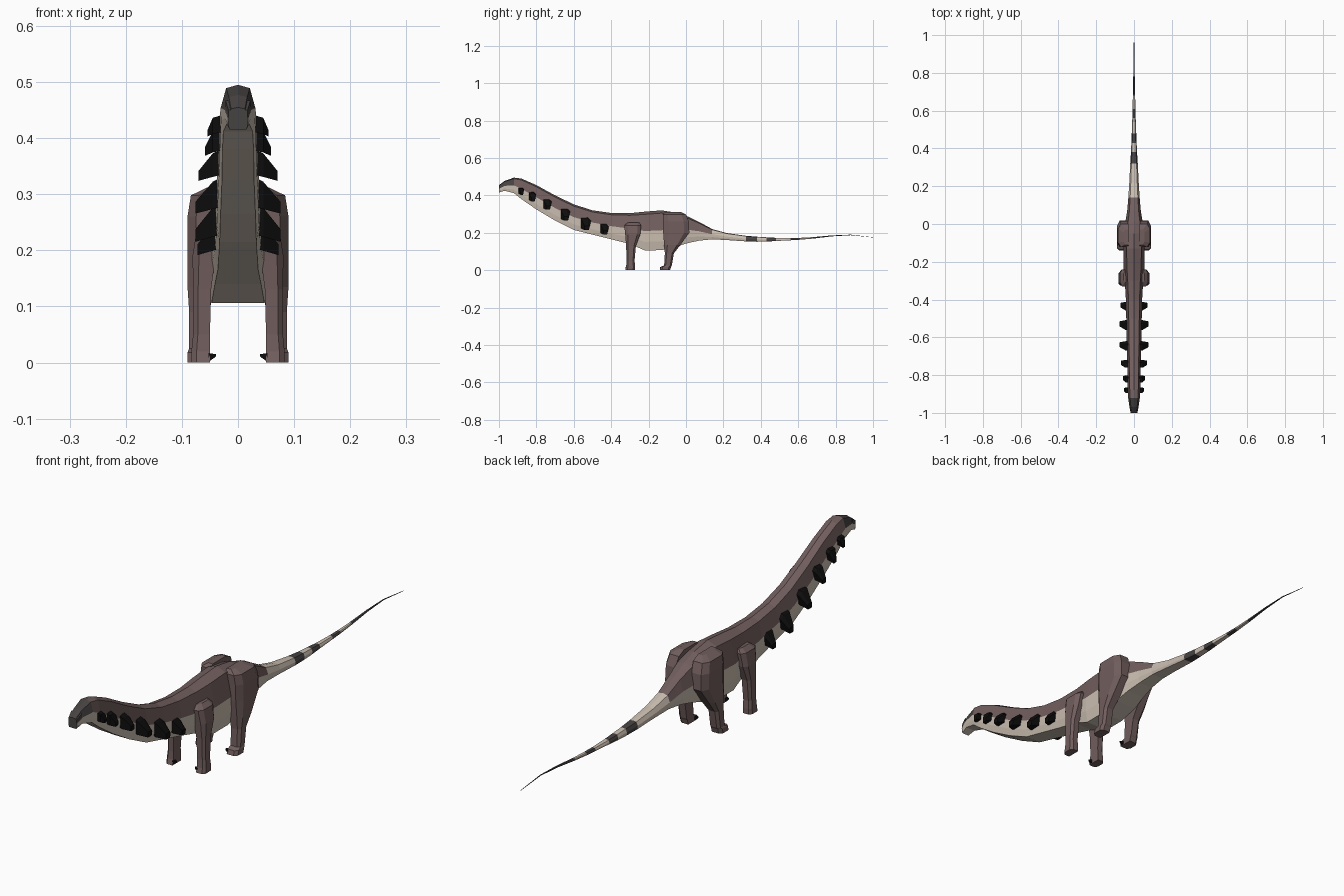
import bpy, bmesh

if "Cube" in bpy.data.objects:
    bpy.data.objects.remove(bpy.data.objects["Cube"], do_unlink=True)


def material(name, rgb):
    mat = bpy.data.materials.new(name)
    mat.use_nodes = True
    mat.diffuse_color = (*rgb, 1)
    mat.node_tree.nodes["Principled BSDF"].inputs["Base Color"].default_value = (*rgb, 1)
    return mat


BROWN = material("dusky brown", (0.165, 0.112, 0.11))
CREAM = material("pale cream", (0.60, 0.52, 0.44))
DARK = material("charcoal", (0.062, 0.055, 0.054))
BLACK = material("spike black", (0.004, 0.004, 0.004))


def loft(name, rings, materials, rule=None, mirror=False):
    """Skin a list of equal-length point rings; rule(segment, side) picks the material."""
    bm = bmesh.new()
    loops = [[bm.verts.new(p) for p in ring] for ring in rings]
    count = len(loops[0])
    for seg, (a, b) in enumerate(zip(loops, loops[1:])):
        for side in range(count):
            nxt = (side + 1) % count
            face = bm.faces.new((a[side], a[nxt], b[nxt], b[side]))
            face.material_index = rule(seg, side) if rule else 0
    bm.faces.new(loops[0][::-1]).material_index = rule(0, 0) if rule else 0
    bm.faces.new(loops[-1]).material_index = rule(len(rings) - 2, 0) if rule else 0
    bmesh.ops.recalc_face_normals(bm, faces=bm.faces)
    mesh = bpy.data.meshes.new(name)
    bm.to_mesh(mesh)
    bm.free()
    for mat in materials:
        mesh.materials.append(mat)
    obj = bpy.data.objects.new(name, mesh)
    bpy.context.collection.objects.link(obj)
    if mirror:
        obj.modifiers.new("other side", 'MIRROR').use_axis = (True, False, False)
    return obj


# Body stations from snout to tail tip: y, top, bottom, half width
STATIONS = [
    (-1, .455, .415, .018), (-.97, .477, .425, .024), (-.92, .495, .412, .031),
    (-.88, .49, .38, .033), (-.8, .455, .325, .034), (-.7, .4, .265, .037),
    (-.6, .352, .215, .039), (-.5, .32, .19, .041), (-.4, .306, .165, .043),
    (-.3, .305, .14, .049), (-.22, .313, .106, .056), (-.13, .32, .107, .057),
    (-.05, .307, .126, .055), (.01, .287, .145, .046), (.07, .258, .158, .036),
    (.14, .22, .165, .03), (.22, .198, .161, .025), (.32, .184, .154, .02),
    (.38, .179, .152, .016), (.43, .176, .153, .014), (.48, .173, .156, .012),
    (.56, .172, .16, .009), (.61, .173, .163, .008), (.68, .177, .169, .006),
    (.78, .186, .181, .004), (.88, .19, .187, .002), (1, .176, .175, .001),
]


def body_ring(y, top, bottom, w):
    h = top - bottom
    half = [(.68 * w, top - .07 * h), (w, top - .5 * h),
            (.97 * w, top - .78 * h), (.84 * w, bottom)]
    right = [(-x, z) for x, z in reversed(half)]
    return [(x, y, z) for x, z in [(0, top)] + half + [(0, bottom)] + right]


def body_colour(seg, side):
    mid = (STATIONS[seg][0] + STATIONS[seg + 1][0]) / 2
    upper = side in (0, 1, 8, 9)
    if mid > .14:
        dark_bands = ((.32, .38), (.43, .48), (.56, .61), (.68, 1))
        return 2 if any(a < mid < b for a, b in dark_bands) else 1
    if not upper:
        return 1
    return 2 if mid < -.92 else 0


loft("body_neck_and_tail", [body_ring(*s) for s in STATIONS],
     (BROWN, CREAM, DARK), body_colour)

# Drooping beak over the mouth
loft("beak", [[(-w, y, z), (w, y, z), (w, y, z + .03), (-w, y, z + .03)]
              for y, z, w in ((-1, .42, .017), (-.975, .437, .022))], (DARK,))


# Legs: stations of z, front y, back y, inner x, outer x
def leg_ring(z, y0, y1, x0, x1):
    cut, step = .28 * (x1 - x0), .2 * (y1 - y0)
    return [(x0, y0, z), (x1 - cut, y0, z), (x1, y0 + step, z),
            (x1, y1 - step, z), (x1 - cut, y1, z), (x0, y1, z)]


FRONT_LEG = [(.255, -.31, -.25, .03, .055), (.24, -.33, -.24, .035, .073),
             (.19, -.325, -.245, .04, .081), (.13, -.32, -.268, .048, .08),
             (.05, -.318, -.275, .05, .08), (.02, -.32, -.272, .05, .083),
             (0, -.325, -.272, .05, .083)]
HIND_LEG = [(.312, -.11, -.03, .03, .055), (.298, -.123, 0, .03, .084),
            (.26, -.122, .015, .035, .09), (.2, -.122, .018, .04, .09),
            (.135, -.117, -.03, .045, .09), (.09, -.113, -.065, .05, .087),
            (.025, -.117, -.076, .05, .087), (.018, -.135, -.08, .05, .09),
            (0, -.14, -.085, .05, .09)]
for name, stations in (("front_legs", FRONT_LEG), ("hind_legs", HIND_LEG)):
    loft(name, [leg_ring(*s) for s in stations], (BROWN,), mirror=True)

# Small inner claws on the feet
for name, y in (("front_claws", -.315), ("hind_claws", -.13)):
    loft(name, [[(x, y - r, z - r), (x, y + r, z - r), (x, y + r, z + r), (x, y - r, z + r)]
                for x, z, r in ((.053, .009, .008), (.039, .013, .002))],
         (BLACK,), mirror=True)

# Drooping neck spikes: y, root height, reach, size
SPIKES = [(-.88, .422, .054, .034), (-.82, .393, .059, .044), (-.74, .352, .07, .05),
          (-.645, .298, .076, .058), (-.535, .25, .076, .062), (-.435, .222, .072, .054)]


def spike_ring(x, y, z, half_width, half_height):
    return [(x, y - half_width, z - half_height), (x, y + .7 * half_width, z - half_height),
            (x, y + half_width, z + .5 * half_height), (x, y + .4 * half_width, z + half_height),
            (x, y - half_width, z + half_height)]


for i, (y, z, reach, size) in enumerate(SPIKES):
    loft(f"neck_spike_{i + 1}",
         [spike_ring(.03, y, z + .1 * size, .42 * size, .45 * size),
          spike_ring(.045, y, z, .42 * size, .42 * size),
          spike_ring(reach, y + .1 * size, z - .38 * size, .22 * size, .18 * size)],
         (BLACK,), mirror=True)
